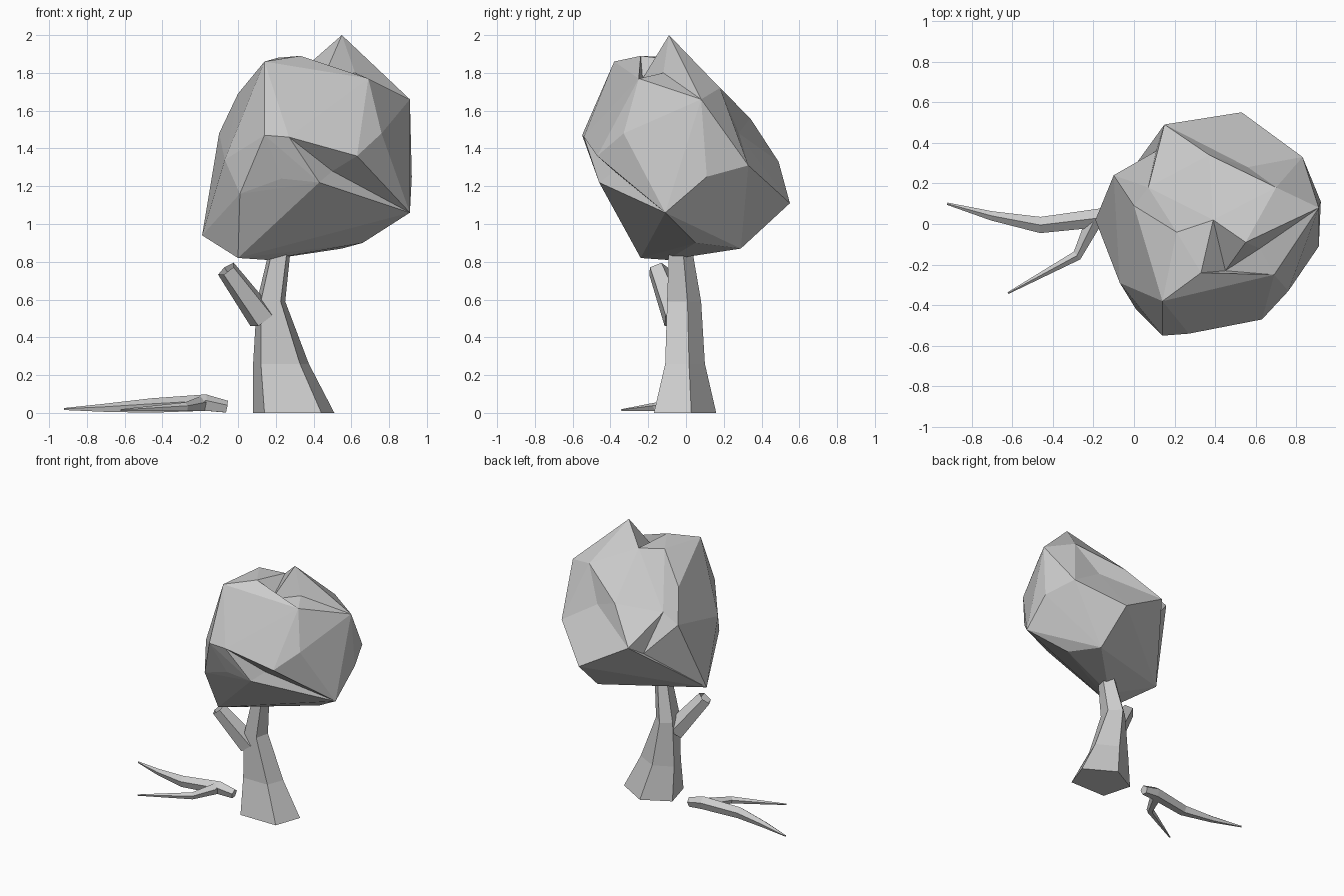
import bpy, bmesh, math
from mathutils import Vector

if "Cube" in bpy.data.objects:
    bpy.data.objects.remove(bpy.data.objects["Cube"], do_unlink=True)

grey = bpy.data.materials.new("plain_grey")
grey.use_nodes = True
grey.diffuse_color = (0.6, 0.6, 0.6, 1)
grey.node_tree.nodes["Principled BSDF"].inputs["Base Color"].default_value = grey.diffuse_color


def finish(bm, name):
    bmesh.ops.recalc_face_normals(bm, faces=bm.faces)
    mesh = bpy.data.meshes.new(name)
    bm.to_mesh(mesh)
    bm.free()
    mesh.materials.append(grey)
    obj = bpy.data.objects.new(name, mesh)
    bpy.context.collection.objects.link(obj)
    return obj


def hull(name, corners, folds):
    """Faceted lump around named corners; each fold pulls the patch between some corners to a new one."""
    bm = bmesh.new()
    verts = {key: bm.verts.new(p) for key, p in corners.items()}
    result = bmesh.ops.convex_hull(bm, input=bm.verts)
    loose = set(result["geom_interior"] + result["geom_unused"])
    bmesh.ops.delete(bm, geom=[v for v in loose if isinstance(v, bmesh.types.BMVert)], context="VERTS")
    for key, position, border in folds:
        rim = {verts[b] for b in border.split() if verts[b].is_valid}
        patch = [f for f in bm.faces if rim.issuperset(f.verts)]
        if len(patch) > 1:
            patch = [bmesh.utils.face_join(patch)]
        verts[key] = bmesh.ops.poke(bm, faces=patch)["verts"][0]
        verts[key].co = position
    return finish(bm, name)


def loft(rings):
    """Skin a list of point rings and cap both ends."""
    bm = bmesh.new()
    rows = [[bm.verts.new(p) for p in ring] for ring in rings]
    n = len(rows[0])
    for a, b in zip(rows, rows[1:]):
        for i in range(n):
            j = (i + 1) % n
            bm.faces.new((a[i], a[j], b[j], b[i]))
    bm.faces.new(rows[0])
    end = bm.faces.new(rows[-1])
    return bm, end


def limb(path, radii, sides=5):
    """Tapering limb along a path."""
    pts = [Vector(p) for p in path]
    rings = []
    for i, (p, r) in enumerate(zip(pts, radii)):
        along = (pts[min(i + 1, len(pts) - 1)] - pts[max(i - 1, 0)]).normalized()
        side = along.cross(Vector((0, 0, 1))).normalized()
        up = side.cross(along)
        angles = [math.tau * k / sides + math.pi / 2 for k in range(sides)]
        rings.append([p + r * (side * math.cos(a) + up * math.sin(a)) for a in angles])
    return loft(rings)


# Crown: outer corners, then the folds between its lobes and the peak
crown_corners = {
    "low_right": (-.19, .02, .94),
    "low_front": (0, -.24, .82),
    "low_middle": (.15, -.1, .81),
    "low_back": (.55, .29, .87),
    "low_left": (.66, .05, .9),
    "left_front_tip": (.91, -.11, 1.06),
    "left_tip": (.92, .11, 1.25),
    "back_tip": (.53, .55, 1.11),
    "back_left": (.83, .33, 1.31),
    "back_ridge": (.15, .49, 1.33),
    "front_right_low": (.01, -.42, 1.16),
    "front_right": (-.07, -.29, 1.34),
    "front_low": (.23, -.465, 1.24),
    "front_low_left": (.43, -.46, 1.22),
    "front_brow": (.14, -.55, 1.47),
    "front_brow_middle": (.27, -.54, 1.46),
    "front_brow_left": (.63, -.47, 1.36),
    "left_cheek": (.76, -.33, 1.48),
    "back_right": (-.1, .24, 1.48),
    "right_shoulder": (0, .09, 1.69),
    "front_top": (.14, -.38, 1.86),
    "top_front": (.33, -.24, 1.89),
    "top_right": (.21, -.04, 1.88),
    "top_back": (.39, .02, 1.86),
    "top_left": (.62, -.12, 1.8),
    "back_crease": (.37, .34, 1.56),
    "left_shoulder": (.69, -.25, 1.77),
    "left_top": (.91, .08, 1.66),
    "back_top": (.7, .18, 1.72),
}
hull("crown", crown_corners, [
    ("notch", (.45, -.23, 1.77), "top_front left_shoulder top_left top_back"),
    ("peak", (.55, -.09, 2), "notch top_back top_left left_top back_top"),
    ("right_crease", (.07, .18, 1.51),
     "back_right right_shoulder top_right top_back back_crease back_ridge"),
    ("low_crease", (.11, .36, 1.25), "back_right back_ridge low_right low_back right_crease"),
    ("back_hollow", (.56, .28, 1.48), "back_ridge back_crease back_top back_tip back_left"),
    ("front_hollow", (.5, -.38, 1.28),
     "front_brow_middle front_brow_left front_low front_low_left left_front_tip"),
])

# Trunk: one five-sided outline fitted to a box at each height
outline = [(0, .67), (.14, 0), (.84, 0), (1, .6), (.47, 1)]
levels = [(0, .08, .51, -.17, .16), (.26, .08, .375, -.11, .1),
          (.59, .1, .25, -.1, .08), (.88, .17, .28, -.09, .03)]
trunk, _ = loft([[(x0 + u * (x1 - x0), y0 + v * (y1 - y0), z) for u, v in outline]
                 for z, x0, x1, y0, y1 in levels])
finish(trunk, "trunk")

# Broken stub with a hollow end
stub, end = limb([(.13, -.05, .5), (-.06, -.15, .76)], [.078, .055])
bmesh.ops.inset_region(stub, faces=[end], thickness=.02)
bmesh.ops.translate(stub, verts=end.verts, vec=(.03, .017, -.045))
finish(stub, "broken_stub")

# Fallen branch and its side twig
branch, _ = limb([(-.06, .04, .03), (-.17, .03, .05), (-.46, -.005, .035), (-.7, .04, .025), (-.92, .1, .02)],
                 [.035, .048, .042, .024, .006])
finish(branch, "fallen_branch")
twig, _ = limb([(-.2, .01, .045), (-.28, -.155, .03), (-.62, -.34, .015)], [.042, .026, .005])
finish(twig, "fallen_twig")
